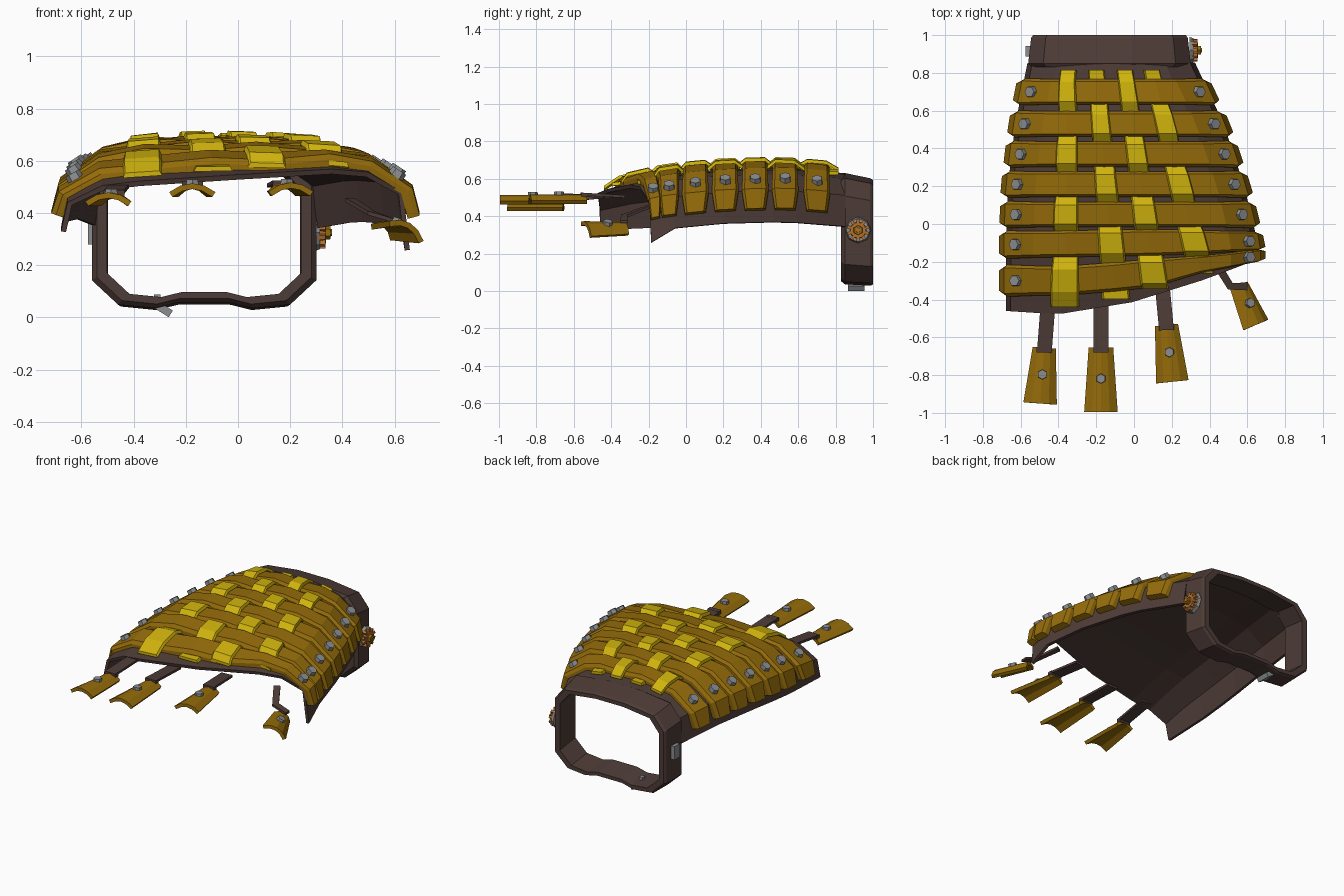
import bpy, bmesh, math
from mathutils import Vector, Matrix

if "Cube" in bpy.data.objects:
    bpy.data.objects.remove(bpy.data.objects["Cube"])


def material(name, rgb):
    m = bpy.data.materials.new(name)
    m.use_nodes = True
    m.diffuse_color = (*rgb, 1)
    m.node_tree.nodes["Principled BSDF"].inputs["Base Color"].default_value = (*rgb, 1)
    return m


LEATHER = material("dark leather", (.075, .045, .038))
OCHRE = material("ochre plate", (.30, .15, .003))
YELLOW = material("yellow strip", (.63, .45, .004))
STEEL = material("grey steel", (.26, .27, .28))
COPPER = material("copper", (.45, .16, .03))


def finish(name, bm, mat):
    bmesh.ops.recalc_face_normals(bm, faces=bm.faces[:])
    me = bpy.data.meshes.new(name)
    bm.to_mesh(me)
    bm.free()
    me.materials.append(mat)
    ob = bpy.data.objects.new(name, me)
    bpy.context.collection.objects.link(ob)
    return ob


def loft(name, rings, mat, closed=True, caps=True, loop=False, thick=0):
    """Skin a list of equal point rows; optionally cap, close or thicken."""
    bm = bmesh.new()
    vs = [[bm.verts.new(p) for p in r] for r in rings]
    n = len(vs[0])
    pairs = list(zip(vs, vs[1:])) + ([(vs[-1], vs[0])] if loop else [])
    for a, b in pairs:
        for i in range(n if closed else n - 1):
            j = (i + 1) % n
            bm.faces.new((a[i], a[j], b[j], b[i]))
    if closed and caps:
        bm.faces.new(vs[0])
        bm.faces.new(vs[-1])
    ob = finish(name, bm, mat)
    if thick:
        mod = ob.modifiers.new("thickness", "SOLIDIFY")
        mod.thickness = thick
        mod.offset = 0
    return ob


def prism(name, pos, axis, r, depth, sides, mat):
    bm = bmesh.new()
    rot = Vector(axis).to_track_quat("Z", "Y").to_matrix().to_4x4()
    bmesh.ops.create_cone(bm, cap_ends=True, segments=sides, radius1=r, radius2=r * .9,
                          depth=depth, matrix=Matrix.Translation(pos) @ rot)
    return finish(name, bm, mat)


def box(name, pos, size, rot, mat):
    bm = bmesh.new()
    m = Matrix.Translation(pos) @ rot @ Matrix.Diagonal((*size, 1))
    bmesh.ops.create_cube(bm, size=1, matrix=m)
    return finish(name, bm, mat)


def interp(table, v):
    k = 0
    while k < len(table) - 2 and v > table[k + 1][0]:
        k += 1
    (a, p), (b, q) = table[k], table[k + 1]
    return p + (q - p) * (v - a) / (b - a)


# Shape of the back of the hand: edges, crown height and cross-section
LEFT_EDGE = [(-.5, -.68), (-.11, -.68), (.2, -.67), (.53, -.63), (.83, -.57)]
RIGHT_EDGE = [(-.5, .66), (-.11, .66), (.2, .585), (.53, .475), (.83, .335)]
CROWN = [(-.48, .53), (-.3, .58), (-.11, .623), (.2, .653), (.53, .662), (.83, .638)]
DROP = [(0, .225), (.025, .125), (.16, .034), (.3, .01), (.6, 0), (2, 0)]
FRONT = [(-.67, -.46), (-.4, -.475), (0, -.41), (.35, -.30), (.65, -.19)]


def height(x, y):
    dl, dr = x - interp(LEFT_EDGE, y), interp(RIGHT_EDGE, y) - x
    drop = interp(DROP, min(dl, dr))
    if dl < dr:
        drop *= 1 - .25 * min(1, max(0, (-.1 - y) / .3))
    return interp(CROWN, y) - drop


def normal(x, y):
    e = .008
    slope = (height(x + e, y) - height(x - e, y)) / (2 * e)
    return Vector((-slope, 0, 1)).normalized()


def surf(x, y, off=0):
    return Vector((x, y, height(x, y))) + normal(x, y) * off


# Leather backing
EDGE_STEPS = (0, .025, .16, .3)


def samples(y, mids):
    l, r = interp(LEFT_EDGE, y), interp(RIGHT_EDGE, y)
    return [l + d for d in EDGE_STEPS[:3]] + mids(l, r) + [r - d for d in EDGE_STEPS[2::-1]]


def backing_mids(l, r):
    return [l + .3, (l + r) / 2, r - .3]


cols = []
for k in range(9):
    y0 = interp(FRONT, samples(-.35, backing_mids)[k])
    col = []
    for i in range(9):
        y = y0 + (.85 - y0) * i / 8
        p = surf(samples(y, backing_mids)[k], y, -.012)
        if k == 0:
            p.z -= .035 if i == 0 else .055
        elif k == 8:
            p.z -= .12 if i == 0 else .065
        col.append(p)
    cols.append(col)
loft("hand_backing", cols, LEATHER, closed=False, thick=.02)

# Weave layout: strip columns run front to back, bands run side to side
COLUMNS = [[(-.45, -.365), (.82, -.345)], [(-.45, -.09), (.82, -.20)],
           [(-.45, .125), (.82, -.05)], [(-.45, .40), (.82, .09)]]
ROWS = [-.3, -.11, .05, .21, .37, .53, .70]


def row_y(r, x):
    if r == 0:
        return interp([(-.7, -.3), (-.3, -.3), (.1, -.26), (.65, -.165)], x)
    return ROWS[r] + (.015 * (x + .7) if r == 1 else 0)


def row_half(r, x):
    if r == 0:
        return interp([(-.7, .08), (.1, .075), (.35, .045), (.7, .028)], x)
    return interp([(-.7, .07), (.2, .07), (.7, .045)], x) if r == 1 else .067


def is_over(c, r):
    return (c + r) % 2 == 0


def band_samples(y):
    return samples(y, lambda l, q: [interp(c, y) for c in COLUMNS])


# Ochre bands with a bolt at each end
BAND_SECTION = ((-1, 1, -.01), (-1, 1, .018), (-1, .8, .037), (1, .8, .037), (1, 1, .018), (1, 1, -.01))
END_TAPER = {0: .82, 1: 1.06, 8: 1.06, 9: .82}
for r, y in enumerate(ROWS):
    xs = band_samples(y)
    rings = []
    for k, x in enumerate(xs):
        weave = (-.006 if is_over(k - 3, r) else .008) if 3 <= k <= 6 else 0
        yc, h = row_y(r, x), row_half(r, x) * END_TAPER.get(k, 1)
        ring = []
        for s, w, o in BAND_SECTION:
            yy = yc + s * h * w
            ring.append(surf(band_samples(yy)[k], yy, o + weave))
        rings.append(ring)
    loft(f"band_{r + 1}", rings, OCHRE)
    for side, x in (("right", xs[0] + .073), ("left", xs[-1] - .073)):
        yc = row_y(r, x)
        prism(f"band_{r + 1}_bolt_{side}", surf(x, yc, .042), normal(x, yc), .033, .03, 6, STEEL)

# Yellow strips passing over and under the bands
for c, col in enumerate(COLUMNS):
    path = [(interp(FRONT, interp(col, -.35)) + .03, .008)]
    for r in range(len(ROWS)):
        x = interp(col, ROWS[r])
        yc, h = row_y(r, x), row_half(r, x)
        over = is_over(c, r)
        w = h * (.76 if over else .85)
        path += [(yc - w, .04 if over else 0), (yc + w, .04 if over else 0)]
    path.append((.815, .008))
    rings = []
    for y, off in path:
        x, h = interp(col, y), interp([(-.45, .075), (.82, .042)], y)
        rings.append([surf(x + s * h * w, y, off + o)
                      for s, w, o in ((-1, 1, 0), (-1, .87, .018), (1, .87, .018), (1, 1, 0))])
    loft(f"strip_{c + 1}", rings, YELLOW)


# Finger straps and arched plates
def ribbon(name, pts, w, t=.015):
    pts = [Vector(p) for p in pts]
    rings = []
    for i, p in enumerate(pts):
        d = pts[min(i + 1, len(pts) - 1)] - pts[max(i - 1, 0)]
        side = Vector((-d.y, d.x, 0)).normalized() * w / 2
        up = Vector((0, 0, t / 2))
        rings.append([p - side - up, p + side - up, p + side + up, p - side + up])
    loft(name, rings, LEATHER)


def plate(name, near, far, w0, w1, z, roll=0):
    a, b = Vector((*near, z)), Vector((*far, z - .01))
    d = b - a
    length = d.length
    rot = Matrix.Rotation(math.atan2(d.x, -d.y), 4, "Z") @ Matrix.Rotation(roll, 4, "Y")
    m = Matrix.Translation(a) @ rot
    rows = [[m @ Vector((w * s / 2, y, -.032 * s * s)) for s in (-1, -.5, 0, .5, 1)]
            for y, w in ((0, w0), (-length, w1))]
    loft(name, rows, OCHRE, closed=False, thick=.022)
    up = rot.to_3x3() @ Vector((0, 0, 1))
    prism(name + "_bolt", m @ Vector((0, -length * .48, .012)), up, .028, .026, 6, STEEL)


FINGERS = [("little", (-.455, -.42), (-.475, -.655), (-.497, -.95), .11, .165, .468),
           ("middle", (-.175, -.41), (-.175, -.655), (-.175, -.995), .118, .165, .503),
           ("index", (.15, -.33), (.172, -.535), (.203, -.835), .11, .16, .506)]
for name, root, near, far, w0, w1, z in FINGERS:
    ribbon(name + "_strap", [(*root, .505), (near[0], near[1] - .025, z + .012)], .078)
    box(name + "_clasp", (near[0], near[1] - .01, z + .006), (.08, .03, .026), Matrix(), LEATHER)
    plate(name + "_plate", near, far, w0, w1, z)

ribbon("thumb_strap", [(.43, -.2, .45), (.51, -.33, .40), (.60, -.33, .37)], .042)
plate("thumb_plate", (.565, -.32), (.655, -.53), .1, .15, .352, math.radians(28))

# Wrist cuff ring: one half outline, mirrored about its own centre
HALF = [(0, .06), (.10, .06), (.19, .038), (.33, .052), (.43, .145), (.43, .51), (.35, .605), (.12, .633)]
CX, CZ = -.13, .335
outline = HALF + [(-x, z) for x, z in reversed(HALF[1:])]
loops = []
for y, s in ((.83, .955), (.85, 1), (.985, .965), (1, .94), (1, .855), (.83, .865)):
    loops.append([(CX + x * s, y, CZ + (z - CZ) * s - .022 * (y - .83) / .17) for x, z in outline])
loft("wrist_cuff", loops, LEATHER, caps=False, loop=True)

# Cuff fittings: gear dial, side buckle and bottom buckle
GEAR = Vector((.32, .92, .325))
prism("gear_backplate", GEAR - Vector((.015, 0, 0)), (1, 0, 0), .07, .02, 8, STEEL)
prism("gear_wheel", GEAR, (1, 0, 0), .046, .035, 16, COPPER)
for i in range(10):
    rot = Matrix.Rotation(i * math.tau / 10, 4, "X")
    box(f"gear_tooth_{i + 1}", GEAR + rot @ Vector((0, 0, .05)), (.03, .016, .022), rot, COPPER)
prism("gear_hub", GEAR + Vector((.02, 0, 0)), (1, 0, 0), .028, .03, 6, OCHRE)
prism("gear_pin", GEAR + Vector((.034, 0, 0)), (1, 0, 0), .015, .012, 6, COPPER)
box("side_buckle", (-.562, .915, .325), (.026, .055, .09), Matrix(), STEEL)
box("bottom_buckle", (-.285, .91, .031), (.065, .09, .03), Matrix.Rotation(math.radians(32), 4, "Y"), STEEL)
box("bottom_buckle_pin", (-.31, .91, .075), (.025, .03, .025), Matrix(), STEEL)
